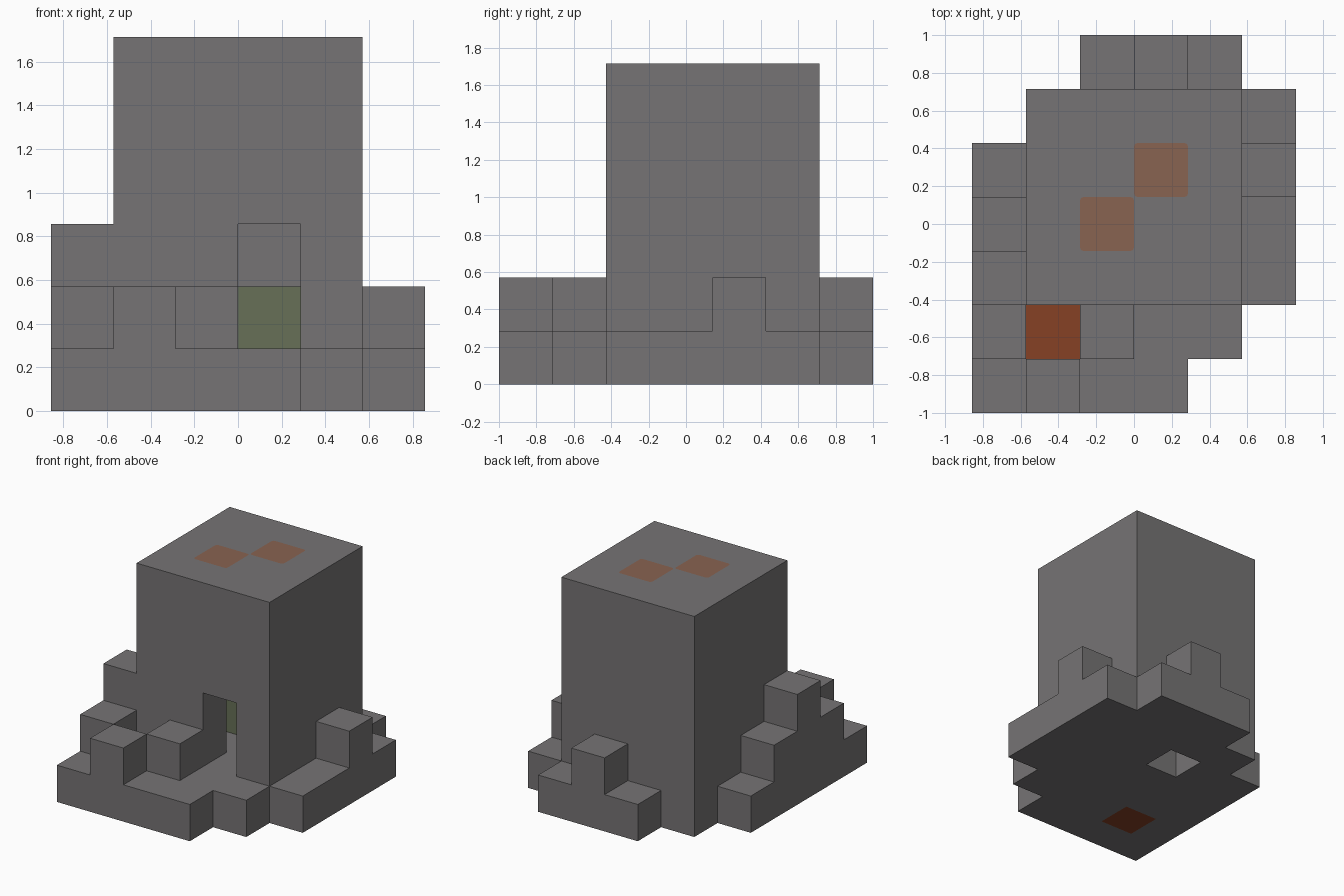
import bpy
import bmesh
from mathutils import Vector

cube = bpy.data.objects.get("Cube")
if cube:
    bpy.data.objects.remove(cube, do_unlink=True)

CELL = 2 / 7
CORNER = Vector((-3 * CELL, -3.5 * CELL, 0))


def material(name, rgb):
    mat = bpy.data.materials.new(name)
    mat.use_nodes = True
    mat.diffuse_color = (*rgb, 1)
    mat.node_tree.nodes["Principled BSDF"].inputs["Base Color"].default_value = (*rgb, 1)
    return mat


stone = material("grey stone", (0.18, 0.173, 0.176))
ember = material("ember orange", (0.24, 0.053, 0.018))
faded = material("faded orange", (0.25, 0.125, 0.083))
moss = material("moss green", (0.135, 0.16, 0.095))


def finish(name, bm, mat):
    mesh = bpy.data.meshes.new(name)
    bm.to_mesh(mesh)
    bm.free()
    mesh.materials.append(mat)
    obj = bpy.data.objects.new(name, mesh)
    bpy.context.collection.objects.link(obj)
    return obj


def block_shell(name, cells, mat, solid):
    """Make the outer faces of a set of grid cells, merged where flat."""
    bm = bmesh.new()
    for cell in cells:
        for axis in range(3):
            for side in (-1, 1):
                step = Vector((0, 0, 0))
                step[axis] = side
                if tuple(int(a + b) for a, b in zip(cell, step)) in solid:
                    continue
                u, v = Vector((0, 0, 0)), Vector((0, 0, 0))
                u[(axis + 1) % 3] = 0.5
                v[(axis + 2) % 3] = 0.5 * side
                mid = Vector(cell) + Vector((0.5, 0.5, 0.5)) + step * 0.5
                loop = (mid - u - v, mid + u - v, mid + u + v, mid - u + v)
                bm.faces.new([bm.verts.new(CORNER + p * CELL) for p in loop])
    bmesh.ops.remove_doubles(bm, verts=bm.verts, dist=0.001)
    bmesh.ops.dissolve_limit(bm, angle_limit=0.01, verts=bm.verts, edges=bm.edges)
    return finish(name, bm, mat)


def box_cells(xs, ys, zs):
    return {(x, y, z) for x in range(*xs) for y in range(*ys) for z in range(*zs)}


# Tower with a hollow room, a doorway and a hole in its floor
tower = box_cells((1, 5), (2, 6), (0, 6))
tower -= box_cells((2, 4), (3, 5), (1, 5))
tower -= box_cells((3, 4), (2, 3), (1, 3))
tower.discard((2, 4, 0))

# Stepped rubble around the tower: heights in cells, back row first
ROWS = ["..121.", ".....1", "1....2", "2....1", "3....1", "2.211.", "1211.."]
rubble = set()
for row, heights in enumerate(ROWS):
    for x, h in enumerate(heights):
        if h != ".":
            rubble |= box_cells((x, x + 1), (6 - row, 7 - row), (0, int(h)))

pit = {(1, 1, 0)}
solid = tower | rubble | pit
block_shell("stone_tower", tower, stone, solid)
block_shell("rubble_steps", rubble, stone, solid)
block_shell("ember_pit", pit, ember, set())

# Low block against the back wall of the room
bed = box_cells((2, 4), (4, 5), (1, 2))
block_shell("mossy_block", bed, moss, bed)

# Thin glowing patches on the roof
for name, x, y in (("roof_patch_front", 2, 3), ("roof_patch_back", 3, 4)):
    bm = bmesh.new()
    bmesh.ops.create_grid(bm, x_segments=1, y_segments=1, size=CELL / 2)
    patch = finish(name, bm, faded)
    patch.location = CORNER + Vector((x + 0.5, y + 0.5, 6)) * CELL + Vector((0, 0, 0.003))
    rounding = patch.modifiers.new("rounded corners", "BEVEL")
    rounding.affect = "VERTICES"
    rounding.width = 0.02
    rounding.segments = 3
